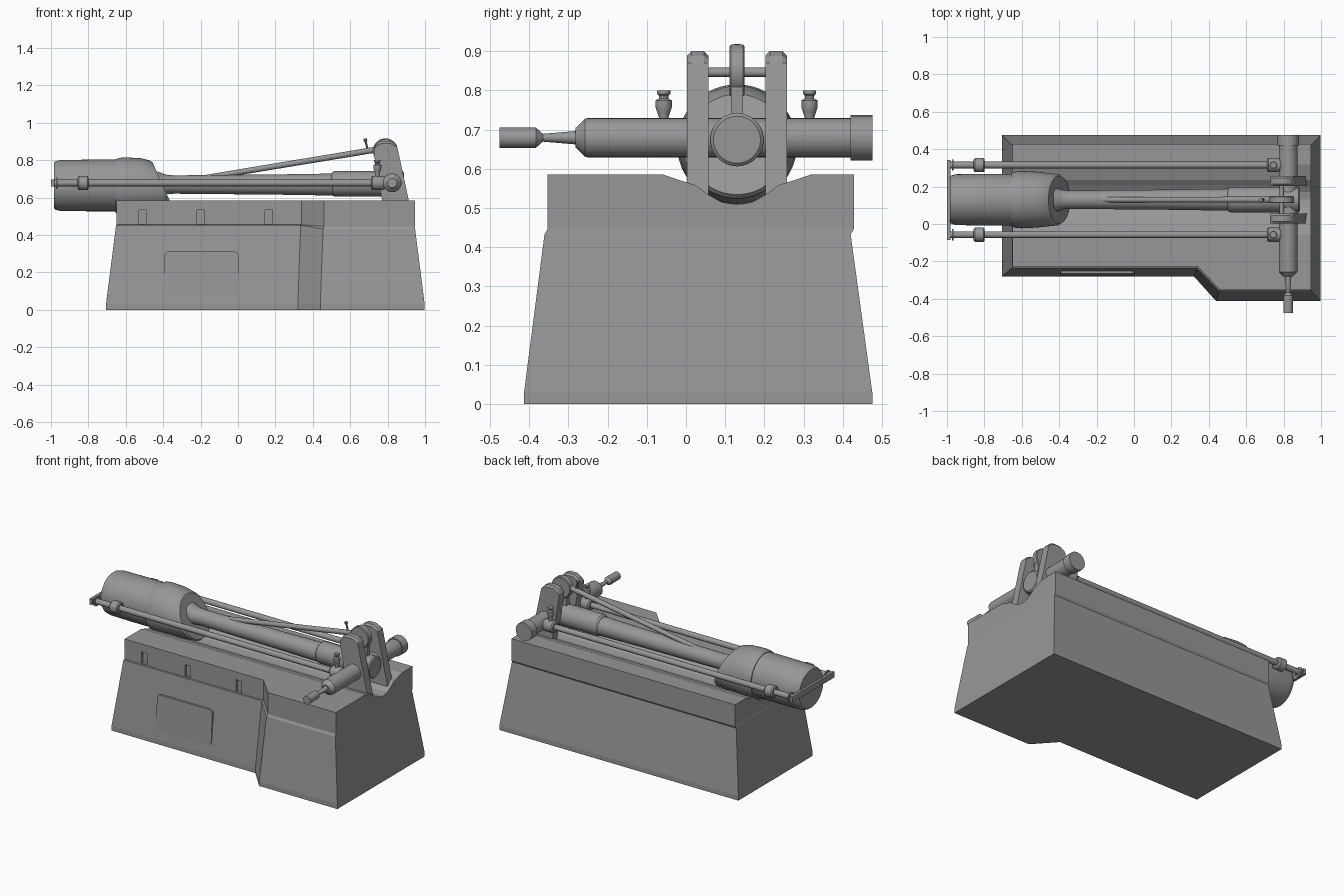
import bpy, bmesh, math
from mathutils import Vector

if "Cube" in bpy.data.objects:
    bpy.data.objects.remove(bpy.data.objects["Cube"])

AY, AZ = 0.13, 0.668      # main axis of the big barrel

steel = bpy.data.materials.new("dark_grey_steel")
steel.diffuse_color = (0.31, 0.31, 0.31, 1)
steel.use_nodes = True
steel.node_tree.nodes["Principled BSDF"].inputs["Base Color"].default_value = steel.diffuse_color


def make(name, bm, smooth=True):
    bmesh.ops.recalc_face_normals(bm, faces=bm.faces[:])
    me = bpy.data.meshes.new(name)
    bm.to_mesh(me)
    bm.free()
    me.materials.append(steel)
    if smooth:
        me.shade_smooth()
        me.set_sharp_from_angle(angle=math.radians(32))
    ob = bpy.data.objects.new(name, me)
    bpy.context.collection.objects.link(ob)
    return ob


def loft(name, rings, smooth=False):
    bm = bmesh.new()
    vr = [[bm.verts.new(p) for p in ring] for ring in rings]
    n = len(vr[0])
    for a, b in zip(vr, vr[1:]):
        for i in range(n):
            j = (i + 1) % n
            bm.faces.new((a[i], a[j], b[j], b[i]))
    bm.faces.new(vr[0][::-1])
    bm.faces.new(vr[-1])
    return make(name, bm, smooth)


def lathe(name, origin, axis, profile, n=32, shear=None):
    """Revolve (distance, radius) pairs about an axis through origin."""
    axis = Vector(axis).normalized()
    side = axis.cross(Vector((0, 0, 1)) if abs(axis.z) < 0.9 else Vector((1, 0, 0))).normalized()
    up = side.cross(axis)
    rings = []
    for d, r in profile:
        ring = []
        for i in range(n):
            a = 2 * math.pi * i / n
            off = side * (r * math.cos(a)) + up * (r * math.sin(a))
            s = shear[1] * off.z if shear and d > shear[0] else 0
            ring.append(Vector(origin) + axis * (d - s) + off)
        rings.append(ring)
    return loft(name, rings, True)


def box(name, lo, hi):
    (x0, y0, z0), (x1, y1, z1) = lo, hi
    return loft(name, [[(x0, y0, z), (x1, y0, z), (x1, y1, z), (x0, y1, z)] for z in (z0, z1)])


def cut(ob, cutter):
    m = ob.modifiers.new("cut", 'BOOLEAN')
    m.operation = 'DIFFERENCE'
    m.solver = 'EXACT'
    m.object = cutter
    bpy.context.view_layer.objects.active = ob
    bpy.ops.object.modifier_apply(modifier=m.name)
    bpy.data.objects.remove(cutter)


# pedestal: tapered lower part with a straight upper deck; zl is the height along the recessed front left
def outline(x0, x1, yf, yl, xa, xb, yb, z, zl):
    return [(x0, yl, zl), (xa, yl, zl), (xb, yf, z), (x1, yf, z), (x1, yb, z), (x0, yb, z)]


foot = (-0.706, 0.998, -0.413, -0.28, 0.32, 0.44, 0.475)
waist = (-0.652, 0.947, -0.361, -0.236, 0.335, 0.455, 0.42)
deck = (-0.65, 0.945, -0.353, -0.227, 0.34, 0.46, 0.428)
pedestal = loft("pedestal", [outline(*foot, 0, 0), outline(*foot, 0.03, 0.03),
                             outline(*waist, 0.432, 0.453), outline(*deck, 0.446, 0.455),
                             outline(*deck, 0.585, 0.585)])

# trough along the deck
half = [(0.188, 0.585), (0.15, 0.572), (0.105, 0.558), (0.075, 0.535), (0.04, 0.515)]
prof = [(AY - d, z) for d, z in half] + [(AY, 0.508)] + [(AY + d, z) for d, z in half[::-1]]
prof = [(AY - 0.188, 0.7)] + prof + [(AY + 0.188, 0.7)]
cut(pedestal, loft("trough_cutter", [[(x, y, z) for y, z in prof] for x in (-1.2, 1.2)]))

# slots in the upper front strip
for x in (-0.51, -0.2, 0.165):
    cut(pedestal, box("slot_cutter", (x - 0.02, -0.3, 0.46), (x + 0.02, -0.21, 0.535)))

# rounded access panel on the front
ring = []
for cx, cz, a0 in ((-0.02, 0.29, 0), (-0.37, 0.29, 90), (-0.37, 0.105, 180), (-0.02, 0.105, 270)):
    for k in range(5):
        a = math.radians(a0 + k * 22.5)
        ring.append((cx + 0.022 * math.cos(a), cz + 0.022 * math.sin(a)))
loft("access_panel", [[(x, y + 0.06 * (z - 0.31), z) for x, z in ring] for y in (-0.2, -0.264)])

# rear weight, slanted shroud, barrel and breech on the main axis
lathe("rear_drum", (0, AY, AZ - 0.003), (1, 0, 0),
      [(-0.985, 0.105), (-0.985, 0.122), (-0.975, 0.13), (-0.95, 0.136), (-0.8, 0.138), (-0.64, 0.138)], 48)
lathe("shroud", (0, AY, AZ - 0.006), (1, 0, 0),
      [(-0.655, 0.135), (-0.654, 0.144), (-0.63, 0.151), (-0.6, 0.153), (-0.52, 0.149),
       (-0.415, 0.138), (-0.4, 0.128), (-0.4, 0.05)], 48, shear=(-0.5, 0.45))
lathe("barrel", (0, AY, AZ + 0.002), (1, 0, 0),
      [(-0.43, 0.07), (-0.4, 0.058), (-0.375, 0.051), (-0.34, 0.049), (0.2, 0.054), (0.52, 0.059)], 32)
lathe("breech", (0, AY, AZ + 0.006), (1, 0, 0),
      [(0.5, 0.056), (0.51, 0.066), (0.52, 0.068), (0.88, 0.068), (0.887, 0.06)], 32)

# pair of upright brackets with chamfered tops
plate = [(0.78, 0.53), (0.925, 0.53), (0.912, 0.59), (0.852, 0.87), (0.838, 0.888), (0.815, 0.9),
         (0.765, 0.9), (0.74, 0.885), (0.727, 0.86), (0.727, 0.83)]
for side, y in (("front", 0.03), ("back", 0.23)):
    loft(side + "_bracket", [[(x, y + d, z - (c if z > 0.88 else 0)) for x, z in plate]
                             for d, c in ((-0.027, 0.011), (-0.016, 0), (0.016, 0), (0.027, 0.011))])

# pivot disc with its pin and stem
lathe("pivot_disc", (0.788, AY, 0.85), (0, 1, 0),
      [(-0.019, 0.062), (-0.015, 0.067), (0.015, 0.067), (0.019, 0.062)], 32)
lathe("pivot_pin", (0.79, 0, 0.846), (0, 1, 0), [(0.03, 0.012), (0.23, 0.012)], 16)
box("disc_stem", (0.75, AY - 0.015, 0.71), (0.84, AY + 0.015, 0.82))

# slanted push rod and little lever
p0, p1 = Vector((-0.2, AY, 0.702)), Vector((0.77, AY, 0.862))
lathe("push_rod", p0, p1 - p0, [(0, 0.015), ((p1 - p0).length, 0.016)], 16)
lathe("lever", (0.695, AY, 0.85), (-0.25, 0, 1), [(0, 0.006), (0.05, 0.006), (0.052, 0.01), (0.068, 0.01)], 10)

# cross tube with end cap and hand grip
lathe("cross_tube", (0.824, 0, 0.679), (0, 1, 0),
      [(-0.282, 0.025), (-0.278, 0.028), (-0.257, 0.049), (-0.25, 0.05), (0.43, 0.05)], 32)
lathe("cross_tube_cap", (0.824, 0, 0.679), (0, 1, 0), [(0.42, 0.058), (0.475, 0.058)], 16)
lathe("hand_grip", (0.824, 0, 0.679), (0, 1, 0),
      [(-0.476, 0.026), (-0.383, 0.026), (-0.365, 0.01), (-0.27, 0.018)], 20)

# side rods with collars, nuts and oil cups
for side, y in (("front", -0.057), ("back", 0.315)):
    o = (0, y, 0.678)
    lathe(side + "_rod", o, (1, 0, 0), [(-0.985, 0.018), (0.8, 0.018)], 20)
    lathe(side + "_rod_collar", o, (1, 0, 0),
          [(-0.857, 0.03), (-0.85, 0.038), (-0.805, 0.038), (-0.798, 0.03)], 24)
    lathe(side + "_rod_washer", o, (1, 0, 0), [(-0.972, 0.03), (-0.965, 0.03)], 20)
    lathe(side + "_rod_nut", o, (1, 0, 0),
          [(0.71, 0.03), (0.718, 0.038), (0.775, 0.038), (0.79, 0.03)], 24)
    lathe(side + "_oil_cup", (0.745, y, 0), (0, 0, 1),
          [(0.69, 0.012), (0.73, 0.012), (0.745, 0.017), (0.757, 0.021), (0.774, 0.021),
           (0.779, 0.012), (0.786, 0.012), (0.791, 0.017), (0.8, 0.017)], 20)

# tie bar joining the rod ends behind the drum
box("tie_bar", (-1.0, -0.085, 0.66), (-0.982, 0.343, 0.697))
